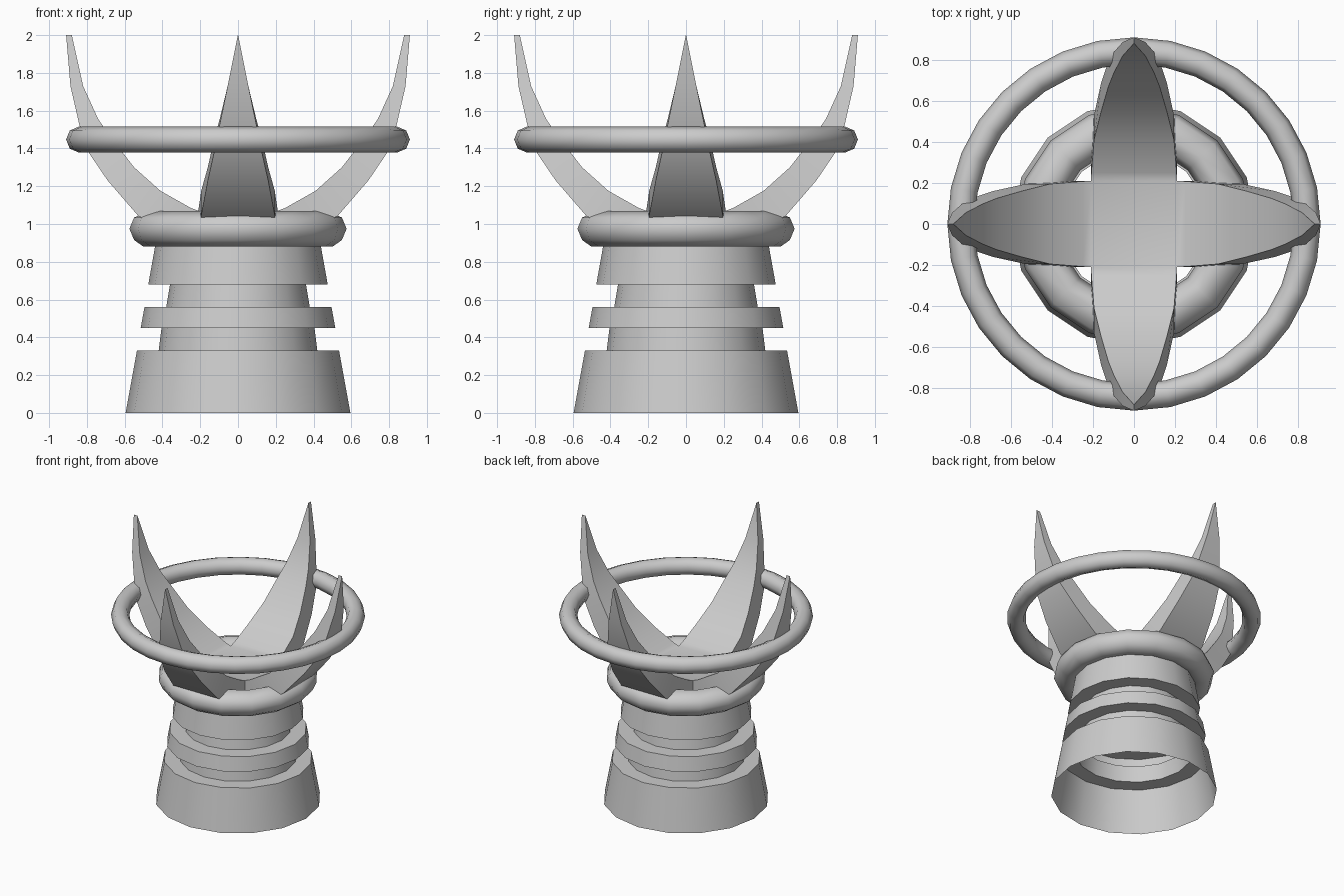
import bpy, bmesh, math
from mathutils import Matrix

cube = bpy.data.objects.get("Cube")
if cube:
    bpy.data.objects.remove(cube, do_unlink=True)

stone = bpy.data.materials.new("plain_grey")
stone.use_nodes = True
GREY = (0.6, 0.6, 0.6, 1)
stone.diffuse_color = GREY
stone.node_tree.nodes["Principled BSDF"].inputs["Base Color"].default_value = GREY


def finish(bm, name, angle):
    bmesh.ops.remove_doubles(bm, verts=bm.verts, dist=0.0005)
    bmesh.ops.recalc_face_normals(bm, faces=bm.faces)
    mesh = bpy.data.meshes.new(name)
    bm.to_mesh(mesh)
    bm.free()
    mesh.materials.append(stone)
    obj = bpy.data.objects.new(name, mesh)
    bpy.context.collection.objects.link(obj)
    bpy.ops.object.select_all(action='DESELECT')
    obj.select_set(True)
    bpy.context.view_layer.objects.active = obj
    bpy.ops.object.shade_smooth_by_angle(angle=math.radians(angle))
    return obj


def lathe(name, profile, sides, closed, angle):
    """Revolve an (r, z) profile around the z axis."""
    bm = bmesh.new()
    verts = [bm.verts.new((r, 0, z)) for r, z in profile]
    pairs = list(zip(verts, verts[1:]))
    if closed:
        pairs.append((verts[-1], verts[0]))
    edges = [bm.edges.new(p) for p in pairs]
    bmesh.ops.spin(bm, geom=verts + edges, cent=(0, 0, 0), axis=(0, 0, 1),
                   angle=math.tau, steps=sides)
    return finish(bm, name, angle)


# Stepped hollow pedestal, open underneath
lathe("pedestal", [(0.595, 0), (0.535, 0.33), (0.42, 0.33), (0.405, 0.45),
                   (0.515, 0.45), (0.495, 0.56), (0.38, 0.56), (0.36, 0.68),
                   (0.475, 0.68), (0.425, 0.96)], 16, False, 40)

# Thick collar around the top of the pedestal
lathe("collar", [(0.50, 0.88), (0.55, 0.915), (0.575, 0.975), (0.55, 1.035),
                 (0.46, 1.07), (0.40, 1.04), (0.37, 0.975), (0.41, 0.90)],
      16, True, 60)

# Thin hoop passing through the four claws
hoop = [(0.844 + 0.066 * math.cos(i * math.tau / 8),
         1.447 + 0.068 * math.sin(i * math.tau / 8)) for i in range(8)]
lathe("hoop", hoop, 32, True, 60)

# Claw crown: stations of inner (x, z), outer (x, z), half width
STATIONS = [
    (0.21, 1.07, 0.21, 0.92, 0.21),
    (0.25, 1.085, 0.36, 0.95, 0.208),
    (0.41, 1.175, 0.53, 1.045, 0.195),
    (0.55, 1.30, 0.69, 1.23, 0.16),
    (0.67, 1.455, 0.795, 1.385, 0.125),
    (0.74, 1.555, 0.84, 1.525, 0.097),
    (0.82, 1.73, 0.887, 1.73, 0.055),
    (0.88, 2.0, 0.91, 2.0, 0.001),
]
bm = bmesh.new()
for turn in range(4):
    spin = Matrix.Rotation(turn * math.pi / 2, 4, 'Z')
    rings = []
    for xi, zi, xo, zo, w in STATIONS:
        corners = [(xi, -w, zi), (xi, w, zi), (xo, w, zo), (xo, -w, zo)]
        rings.append([bm.verts.new(spin @ Matrix.Translation(c).translation)
                      for c in corners])
    for a, b in zip(rings, rings[1:]):
        for i in range(4):
            j = (i + 1) % 4
            bm.faces.new((a[i], a[j], b[j], b[i]))
    bm.faces.new(rings[-1])

# Square floor joining the claws, top and underside
half = STATIONS[0][0]
for z in (STATIONS[0][1], STATIONS[0][3]):
    bm.faces.new([bm.verts.new((sx * half, sy * half, z))
                  for sx, sy in ((-1, -1), (1, -1), (1, 1), (-1, 1))])
finish(bm, "claw_crown", 32)
